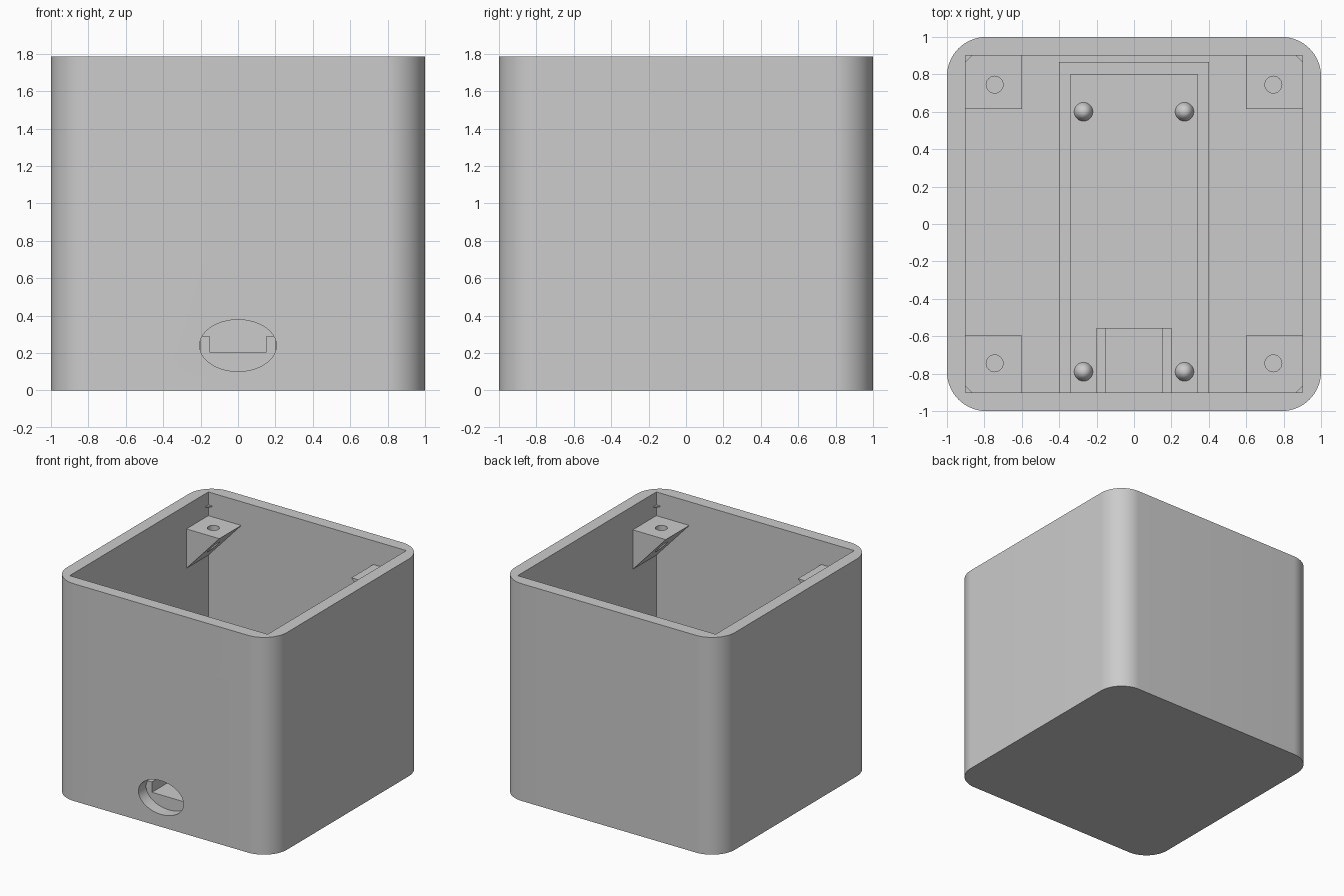
import bpy, bmesh
from mathutils import Matrix

if "Cube" in bpy.data.objects:
    bpy.data.objects.remove(bpy.data.objects["Cube"])

grey = bpy.data.materials.new("light_grey_plastic")
grey.use_nodes = True
colour = (0.6, 0.6, 0.6, 1)
grey.diffuse_color = colour
grey.node_tree.nodes["Principled BSDF"].inputs["Base Color"].default_value = colour

HEIGHT, WALL, FLOOR = 1.785, 0.9, 0.1


def finish(name, bm):
    bmesh.ops.recalc_face_normals(bm, faces=bm.faces)
    mesh = bpy.data.meshes.new(name)
    bm.to_mesh(mesh)
    bm.free()
    mesh.materials.append(grey)
    obj = bpy.data.objects.new(name, mesh)
    bpy.context.collection.objects.link(obj)
    return obj


def box(name, x, y, z):
    bm = bmesh.new()
    bmesh.ops.create_cube(bm, size=1)
    for v in bm.verts:
        for i, (lo, hi) in enumerate((x, y, z)):
            v.co[i] = hi if v.co[i] > 0 else lo
    return finish(name, bm)


def cone(name, place, bottom, top, depth, sides=32, turn=None, scale=(1, 1, 1)):
    bm = bmesh.new()
    bmesh.ops.create_cone(bm, cap_ends=True, segments=sides, radius1=bottom,
                          radius2=top, depth=depth)
    if turn:
        bmesh.ops.rotate(bm, verts=bm.verts, matrix=turn)
    bmesh.ops.scale(bm, verts=bm.verts, vec=scale)
    bmesh.ops.translate(bm, verts=bm.verts, vec=place)
    return finish(name, bm)


def prism(name, points, offset):
    bm = bmesh.new()
    face = bm.faces.new([bm.verts.new(p) for p in points])
    moved = bmesh.ops.extrude_face_region(bm, geom=[face])["geom"]
    verts = [g for g in moved if isinstance(g, bmesh.types.BMVert)]
    bmesh.ops.translate(bm, verts=verts, vec=offset)
    return finish(name, bm)


def activate(obj):
    bpy.ops.object.select_all(action='DESELECT')
    obj.select_set(True)
    bpy.context.view_layer.objects.active = obj


def cut(obj, cutter):
    mod = obj.modifiers.new("cut", 'BOOLEAN')
    mod.operation, mod.solver, mod.object = 'DIFFERENCE', 'EXACT', cutter
    activate(obj)
    bpy.ops.object.modifier_apply(modifier=mod.name)
    bpy.data.objects.remove(cutter)


def smooth(obj):
    activate(obj)
    bpy.ops.object.shade_smooth_by_angle(angle=0.6)


# Open case with rounded upright corners
case = box("case", (-1, 1), (-1, 1), (0, HEIGHT))
bm = bmesh.new()
bm.from_mesh(case.data)
upright = [e for e in bm.edges if abs(e.verts[0].co.z - e.verts[1].co.z) > 1]
bmesh.ops.bevel(bm, geom=upright, offset=0.21, segments=16, profile=0.5, affect='EDGES')
bm.to_mesh(case.data)
bm.free()
cut(case, box("cavity", (-WALL, WALL), (-WALL, WALL), (FLOOR, 2)))

# Oval cable opening through the front wall
cut(case, cone("opening", (0, -1, 0.24), 1, 1, 0.3, 64,
               Matrix.Rotation(1.5707963, 3, 'X'), (0.205, 1, 0.138)))
smooth(case)

# Wedge brackets with screw holes, and small gussets in the corners
for sx, side in ((-1, "right"), (1, "left")):
    for sy, end, inner in ((-1, "front", 0.595), (1, "back", 0.615)):
        deep = WALL + 0.01
        wedge = [(sx * deep, sy * inner, 1.59), (sx * 0.6, sy * inner, 1.59),
                 (sx * deep, sy * inner, 1.255)]
        bracket = prism(f"{end}_{side}_bracket", wedge, (0, sy * (deep - inner), 0))
        cut(bracket, cone("screw_hole", (sx * 0.745, sy * 0.745, 1.5), 0.045, 0.045, 0.6))
        smooth(bracket)
        corner = [(sx * WALL, sy * WALL, 1.67), (sx * 0.865, sy * WALL, 1.67),
                  (sx * WALL, sy * 0.865, 1.67)]
        prism(f"{end}_{side}_gusset", corner, (0, 0, 0.01))

# Low rim that frames the circuit board
RIM = (FLOOR, 0.18)
for sx, side in ((-1, "right"), (1, "left")):
    box(f"{side}_board_rim", sorted((sx * 0.34, sx * 0.4)), (-WALL, 0.865), RIM)
box("back_board_rim", (-0.34, 0.34), (0.8, 0.865), RIM)

# Pointed locating pegs
for x in (-0.27, 0.27):
    for y, end in ((-0.79, "front"), (0.6, "back")):
        side = "left" if x > 0 else "right"
        smooth(cone(f"{end}_{side}_peg", (x, y, 0.19), 0.05, 0, 0.18))

# Channel-shaped plug cradle behind the opening
cradle = box("plug_cradle", (-0.2, 0.2), (-WALL, -0.555), (FLOOR, 0.29))
cut(cradle, box("channel", (-0.152, 0.152), (-1, 0), (0.205, 0.5)))
